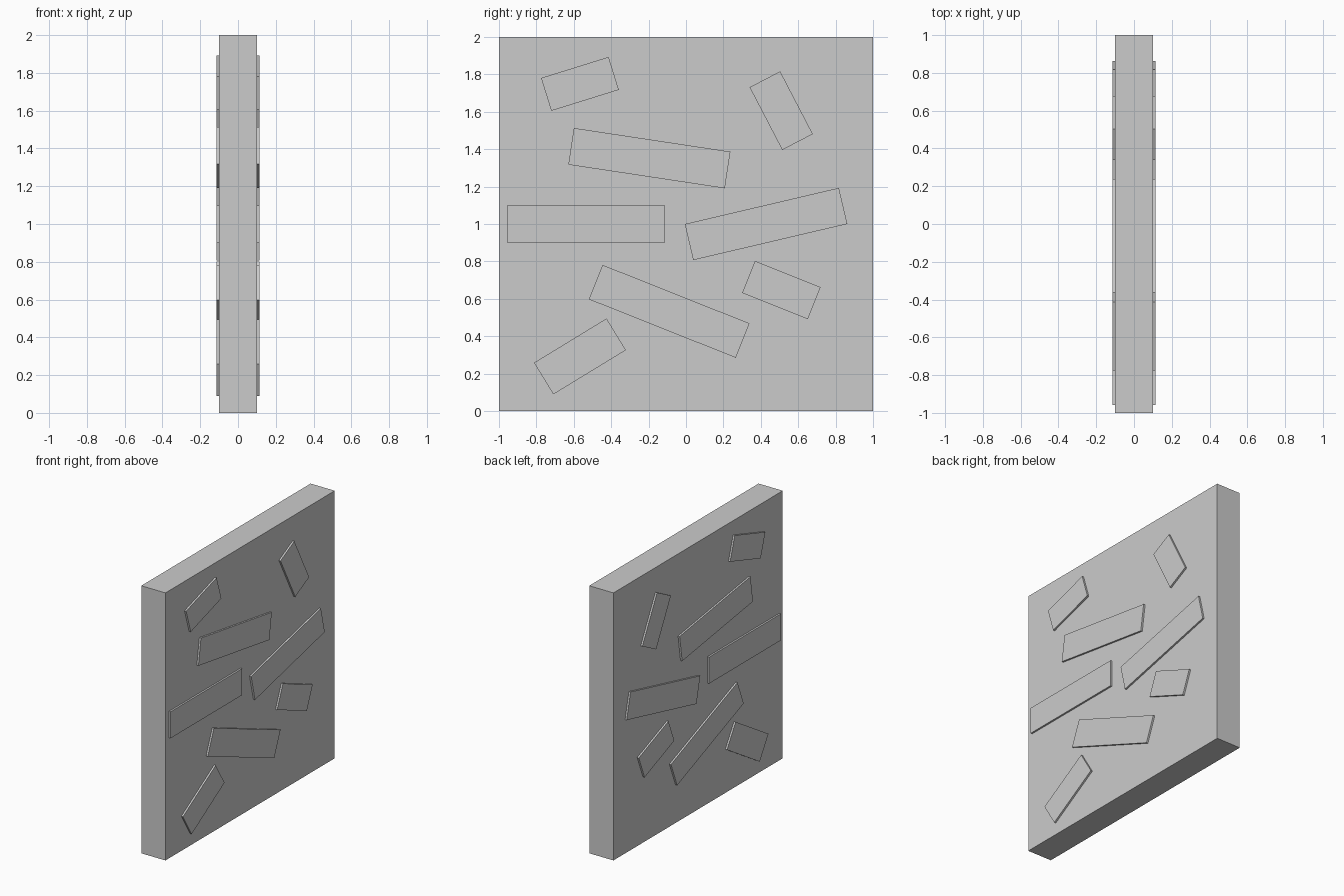
import bpy
from math import radians

if "Cube" in bpy.data.objects:
    bpy.data.objects.remove(bpy.data.objects["Cube"])


def box(name, size, loc, angle=0.0):
    bpy.ops.mesh.primitive_cube_add(size=1, location=loc, rotation=(radians(angle), 0, 0))
    ob = bpy.context.object
    ob.name = name
    ob.scale = size
    bpy.ops.object.transform_apply(location=False, rotation=False, scale=True)
    return ob


# Wall slab
box("wall_slab", (0.2, 2, 2), (0, 0, 1))

# Bricks running through the wall, raised on both faces:
# centre y, centre z, length, height, tilt in degrees
LONG, SHORT = (0.846, 0.198), (0.378, 0.184)
bricks = [
    (-0.567, 1.749, *SHORT, 17.3),
    (0.509, 1.606, *SHORT, -62.5),
    (-0.196, 1.352, *LONG, -8.6),
    (0.428, 1.000, *LONG, 13.2),
    (-0.535, 1.000, *LONG, 0),
    (-0.090, 0.533, *LONG, -21.7),
    (0.510, 0.647, *SHORT, -21.8),
    (-0.567, 0.292, 0.454, 0.198, 31.4),
]
for i, (y, z, length, height, tilt) in enumerate(bricks, 1):
    box(f"brick_{i}", (0.227, length, height), (0, y, z), tilt)
